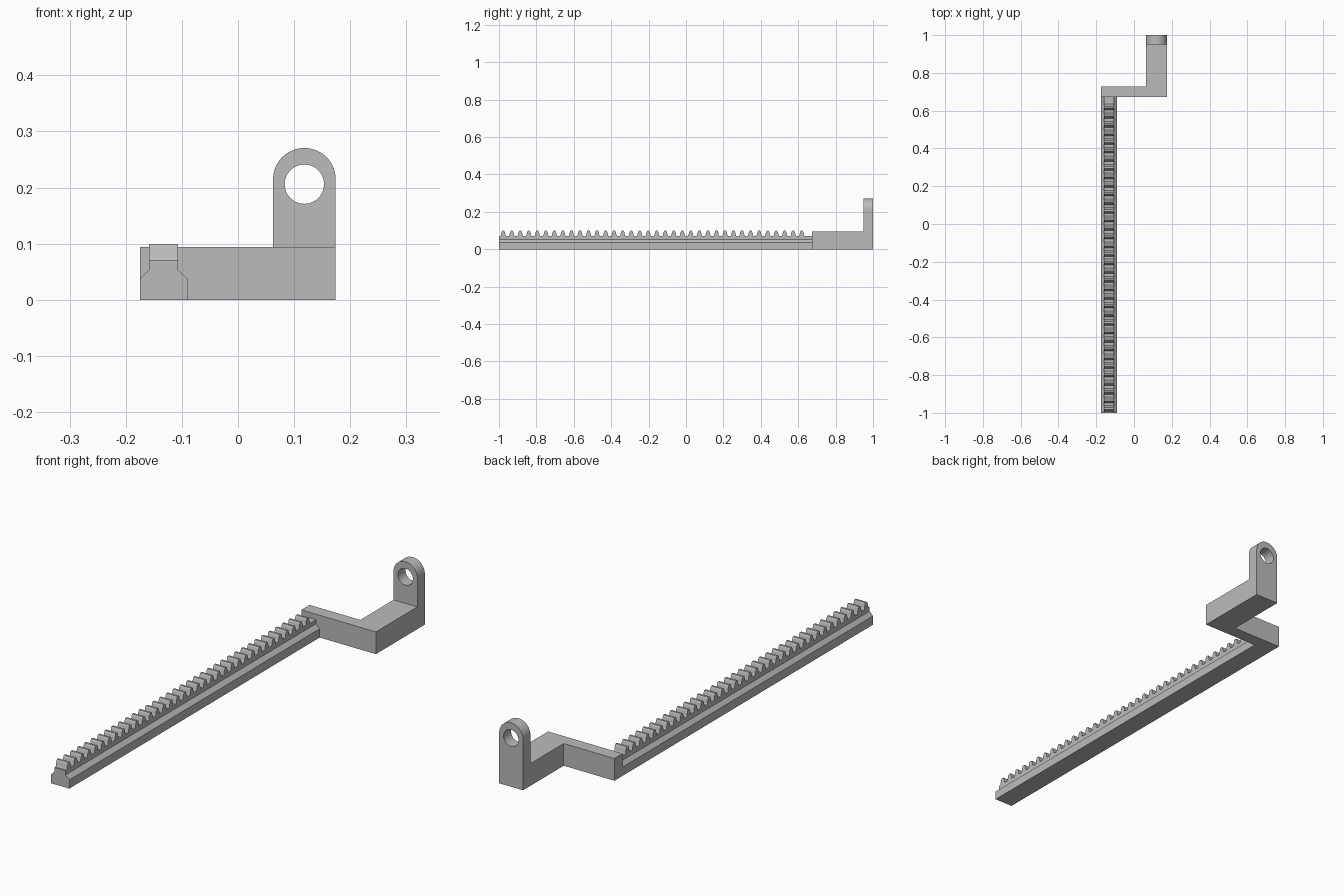
import bpy, bmesh, math
from mathutils import Vector

if "Cube" in bpy.data.objects:
    bpy.data.objects.remove(bpy.data.objects["Cube"])

steel = bpy.data.materials.new("plain_grey")
steel.diffuse_color = (0.5, 0.5, 0.5, 1)
steel.use_nodes = True
steel.node_tree.nodes["Principled BSDF"].inputs["Base Color"].default_value = steel.diffuse_color


def prism(name, profile, direction):
    """Extrude a closed 3D outline along a direction."""
    bm = bmesh.new()
    face = bm.faces.new([bm.verts.new(p) for p in profile])
    new = bmesh.ops.extrude_face_region(bm, geom=[face])["geom"]
    bmesh.ops.translate(bm, vec=Vector(direction),
                        verts=[v for v in new if isinstance(v, bmesh.types.BMVert)])
    bmesh.ops.recalc_face_normals(bm, faces=bm.faces)
    mesh = bpy.data.meshes.new(name)
    bm.to_mesh(mesh)
    bm.free()
    ob = bpy.data.objects.new(name, mesh)
    bpy.context.collection.objects.link(ob)
    mesh.materials.append(steel)
    return ob


def boolean(ob, other, operation):
    """Apply a boolean, then remove the helper."""
    mod = ob.modifiers.new("cut", 'BOOLEAN')
    mod.operation, mod.object, mod.solver = operation, other, 'EXACT'
    bpy.context.view_layer.objects.active = ob
    bpy.ops.object.modifier_apply(modifier=mod.name)
    bpy.data.objects.remove(other)


def smooth(ob, angle):
    bpy.ops.object.select_all(action='DESELECT')
    ob.select_set(True)
    bpy.context.view_layer.objects.active = ob
    bpy.ops.object.shade_smooth_by_angle(angle=math.radians(angle))


LEFT, RIGHT = -0.175, 0.174
RAIL_L, RAIL_R = -0.159, -0.107      # toothed strip
RAIL_END, FLOOR, TIP = 0.673, 0.0705, 0.099

# Rail base with chamfered shoulders
base = [(LEFT, 0), (-0.089, 0), (-0.089, 0.037), (RAIL_R, 0.053),
        (RAIL_R, FLOOR), (RAIL_L, FLOOR), (RAIL_L, 0.053), (LEFT, 0.037)]
rail = prism("rail", [(x, -1, z) for x, z in base], (0, RAIL_END + 1, 0))

# Gear rack: one toothed side outline extruded across the strip
teeth, pitch = 36, 0.0456
flank = [(-0.0155, 0.0), (-0.0128, 0.004), (-0.0112, 0.0125),
         (-0.0088, 0.021), (-0.0068, 0.0262), (-0.0045, TIP - FLOOR)]
tooth = flank + [(-y, z) for y, z in reversed(flank)]
side = [(-1, 0.06)] + [(-1, FLOOR)]
for i in range(teeth):
    centre = -1 + pitch * (i + 0.5)
    side += [(centre + y, FLOOR + z) for y, z in tooth]
side += [(RAIL_END, FLOOR), (RAIL_END, 0.06)]
rack = prism("rack_teeth", [(RAIL_L, y, z) for y, z in side], (RAIL_R - RAIL_L, 0, 0))
boolean(rail, rack, 'UNION')
rail.name = "toothed_rail"
smooth(rail, 25)

# Cranked bracket at the end of the rail
EAR_L = 0.0625
crank = [(LEFT, RAIL_END), (RIGHT, RAIL_END), (RIGHT, 1), (EAR_L, 1),
         (EAR_L, 0.728), (LEFT, 0.728)]
bracket = prism("bracket", [(x, y, 0) for x, y in crank], (0, 0, 0.094))

# Upright ear with a round top and a hole
mid, radius = (EAR_L + RIGHT) / 2, (RIGHT - EAR_L) / 2
arc = [(mid + radius * math.cos(math.pi * i / 32),
        0.2705 - radius + radius * math.sin(math.pi * i / 32)) for i in range(33)]
ear = prism("ear", [(x, 0.95, z) for x, z in [(EAR_L, 0), (RIGHT, 0)] + arc], (0, 0.05, 0))
ring = [(mid + 0.035 * math.cos(math.tau * i / 48),
         0.206 + 0.035 * math.sin(math.tau * i / 48)) for i in range(48)]
hole = prism("hole_cutter", [(x, 0.9, z) for x, z in ring], (0, 0.2, 0))
hole.hide_render = True
boolean(ear, hole, 'DIFFERENCE')
boolean(bracket, ear, 'UNION')
smooth(bracket, 30)
